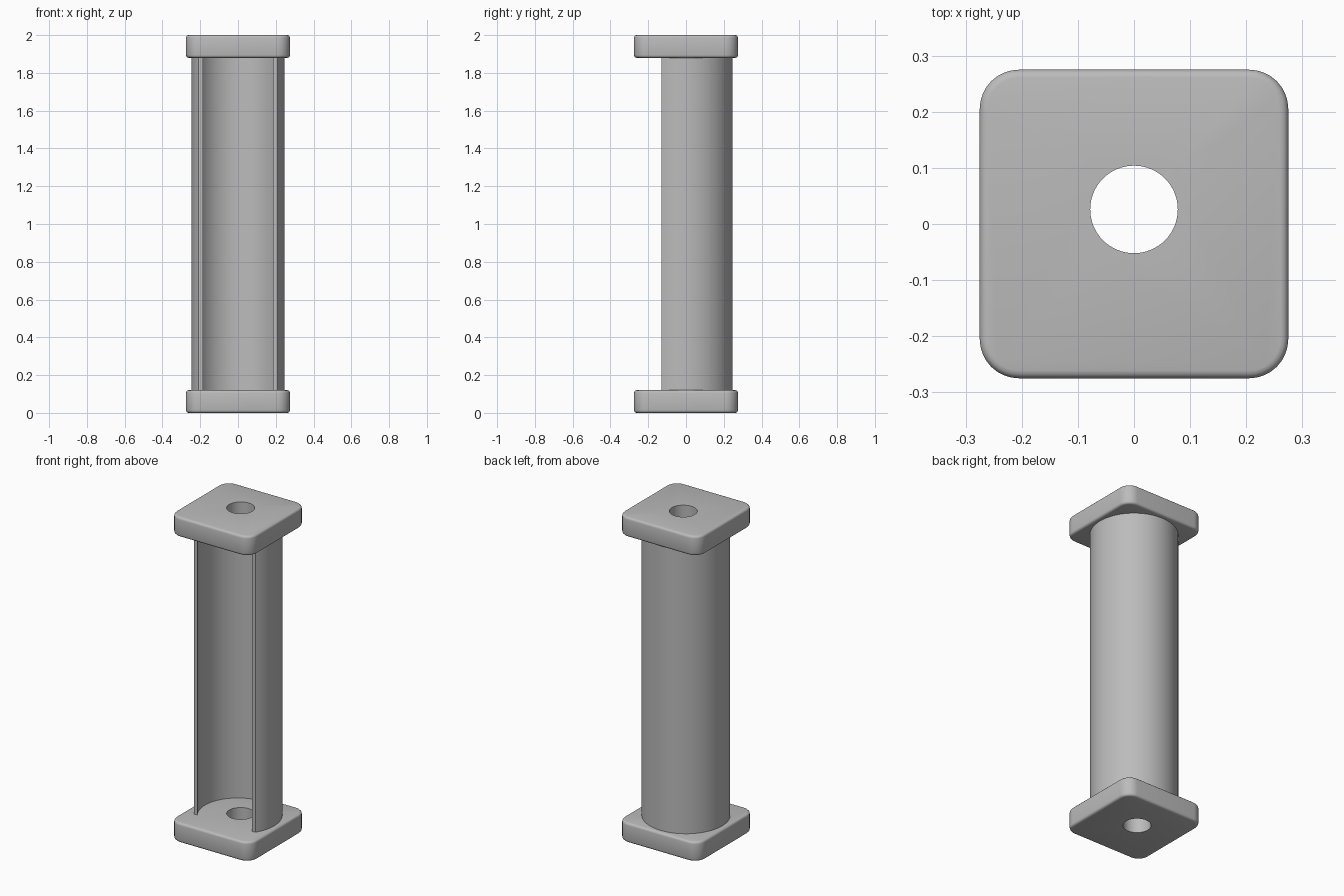
import bpy, bmesh, math

old = bpy.data.objects.get("Cube")
if old:
    bpy.data.objects.remove(old, do_unlink=True)

grey = bpy.data.materials.new("plain grey")
grey.use_nodes = True
colour = (0.5, 0.5, 0.5, 1)
grey.diffuse_color = colour
grey.node_tree.nodes["Principled BSDF"].inputs["Base Color"].default_value = colour

HALF = 0.275       # half width of the end plates
THICK = 0.12       # thickness of the end plates
OUTER, INNER = 0.247, 0.226
CUT_Y = -0.13      # where the channel opens at the front


def make_object(name, bm):
    bmesh.ops.recalc_face_normals(bm, faces=bm.faces[:])
    mesh = bpy.data.meshes.new(name)
    bm.to_mesh(mesh)
    bm.free()
    mesh.materials.append(grey)
    obj = bpy.data.objects.new(name, mesh)
    bpy.context.collection.objects.link(obj)
    return obj


def smooth(obj, degrees=35):
    bpy.ops.object.select_all(action="DESELECT")
    bpy.context.view_layer.objects.active = obj
    obj.select_set(True)
    bpy.ops.object.shade_smooth_by_angle(angle=math.radians(degrees))


def end_plate(name, z, cutter):
    bm = bmesh.new()
    bmesh.ops.create_cube(bm, size=1)
    bmesh.ops.scale(bm, vec=(2 * HALF, 2 * HALF, THICK), verts=bm.verts)
    bmesh.ops.translate(bm, vec=(0, 0, z + THICK / 2), verts=bm.verts)
    # Round the four upright corners, then soften the top and bottom rims
    upright = [e for e in bm.edges
               if abs(e.verts[0].co.z - e.verts[1].co.z) > 0.01]
    bmesh.ops.bevel(bm, geom=upright, offset=0.07, segments=8,
                    profile=0.5, affect="EDGES")
    rims = [e for e in bm.edges
            if abs(e.verts[0].co.z - e.verts[1].co.z) < 0.001]
    bmesh.ops.bevel(bm, geom=rims, offset=0.014, segments=3,
                    profile=0.5, affect="EDGES")
    plate = make_object(name, bm)
    hole = plate.modifiers.new("hole", "BOOLEAN")
    hole.operation = "DIFFERENCE"
    hole.solver = "EXACT"
    hole.object = cutter
    bpy.context.view_layer.objects.active = plate
    bpy.ops.object.modifier_apply(modifier=hole.name)
    smooth(plate)


# Round hole through both plates
bm = bmesh.new()
bmesh.ops.create_cone(bm, cap_ends=True, segments=64, radius1=0.078,
                      radius2=0.078, depth=3)
bmesh.ops.translate(bm, vec=(0, 0.026, 1), verts=bm.verts)
hole_cutter = make_object("hole_cutter", bm)
hole_cutter.hide_render = True
end_plate("bottom_plate", 0, hole_cutter)
end_plate("top_plate", 2 - THICK, hole_cutter)
bpy.data.objects.remove(hole_cutter, do_unlink=True)


# Channel: a round tube wall, open at the front
def arc(radius, steps=64):
    start = math.asin(CUT_Y / radius)
    sweep = math.pi - 2 * start
    return [(radius * math.cos(start + sweep * i / steps),
             radius * math.sin(start + sweep * i / steps))
            for i in range(steps + 1)]


bm = bmesh.new()
bottom = THICK - 0.005
outer, inner = [[bm.verts.new((x, y, bottom)) for x, y in arc(r)]
                for r in (OUTER, INNER)]
for i in range(len(outer) - 1):
    bm.faces.new((outer[i], outer[i + 1], inner[i + 1], inner[i]))
raised = bmesh.ops.extrude_face_region(bm, geom=bm.faces[:], use_keep_orig=True)
bmesh.ops.translate(bm, vec=(0, 0, 2 - 2 * bottom),
                    verts=[v for v in raised["geom"]
                           if isinstance(v, bmesh.types.BMVert)])
smooth(make_object("channel_wall", bm))
